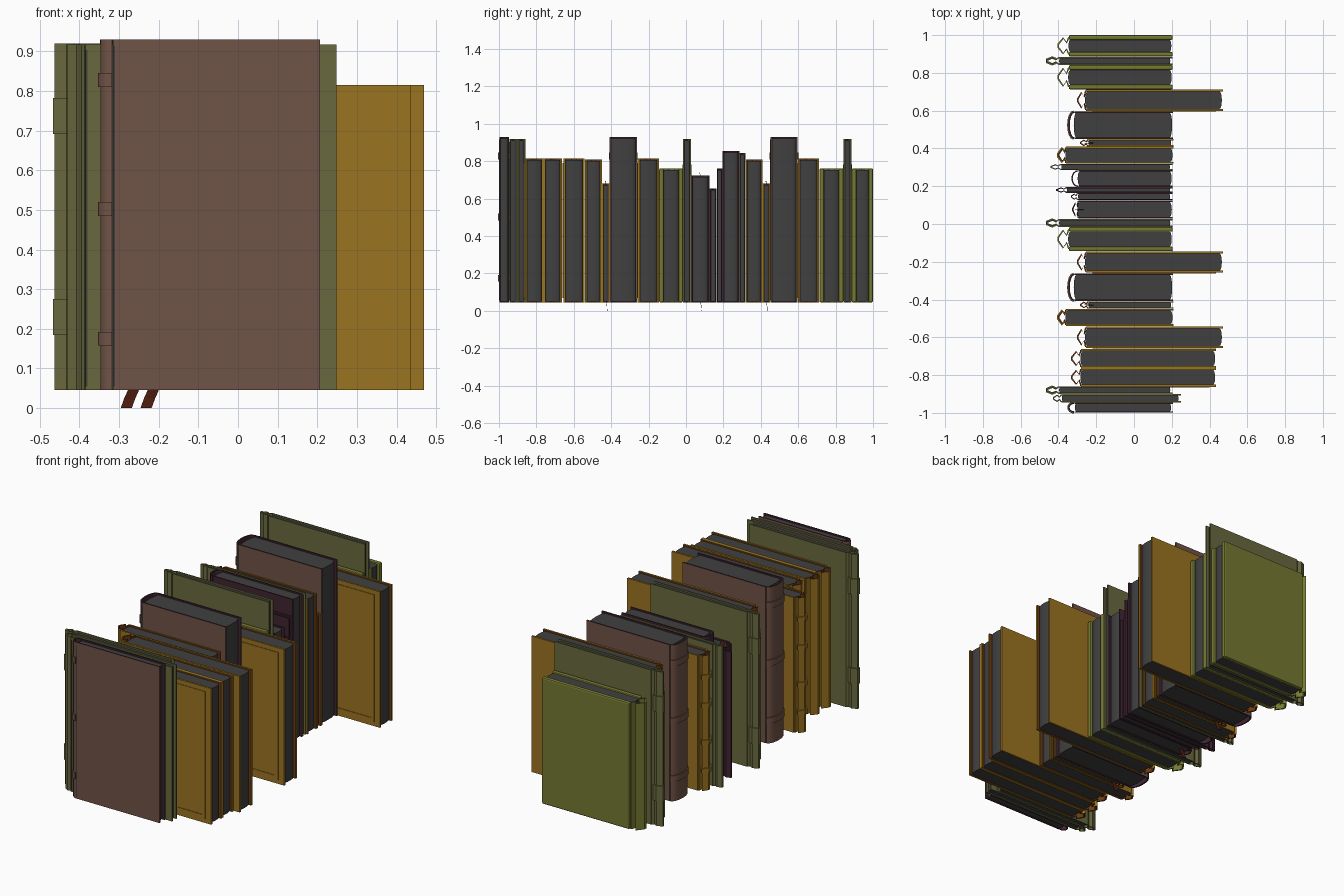
import bpy, bmesh, math
from mathutils import Vector

if "Cube" in bpy.data.objects:
    bpy.data.objects.remove(bpy.data.objects["Cube"])


def srgb(h):
    out = []
    for i in (0, 2, 4):
        c = int(h[i:i + 2], 16) / 255
        out.append(c / 12.92 if c <= 0.04045 else ((c + 0.055) / 1.055) ** 2.4)
    return out + [1]


def mat(name, h):
    m = bpy.data.materials.new(name)
    m.diffuse_color = srgb(h)
    m.use_nodes = True
    m.node_tree.nodes["Principled BSDF"].inputs["Base Color"].default_value = m.diffuse_color
    return m


M = {
    'brown': mat('brown leather', '705346'),
    'gold': mat('gold ochre', '9a7320'),
    'moss': mat('grey olive', '69693f'),
    'olive': mat('bright olive', '757931'),
    'plum': mat('dark plum', '402432'),
    'page': mat('grey pages', '404040'),
    'ribbon': mat('ribbon rust', '521f10'),
    'rust': mat('rust lining', '6b3a10'),
}
LINING = {'gold': M['rust'], 'brown': M['plum']}
BASE = 0.045


def finish(bm, name, mats, rule=None, bevel=0, smooth=False):
    bmesh.ops.recalc_face_normals(bm, faces=bm.faces)
    if rule and len(mats) > 1:
        for f in bm.faces:
            f.material_index = int(rule(f))
    me = bpy.data.meshes.new(name)
    bm.to_mesh(me)
    bm.free()
    o = bpy.data.objects.new(name, me)
    bpy.context.collection.objects.link(o)
    for m in mats:
        me.materials.append(m)
    if bevel:
        b = o.modifiers.new('bevel', 'BEVEL')
        b.width, b.segments = bevel, 2
    if smooth:
        bpy.context.view_layer.objects.active = o
        o.select_set(True)
        bpy.ops.object.shade_smooth_by_angle(angle=math.radians(35))
        o.select_set(False)
    return o


def prism(name, pts, z0, z1, mats, rule=None, bevel=0, smooth=False):
    """Extrude a closed convex outline in plan from z0 to z1."""
    bm = bmesh.new()
    f = bm.faces.new([bm.verts.new((x, y, z0)) for x, y in pts])
    r = bmesh.ops.extrude_face_region(bm, geom=[f])
    for v in r['geom']:
        if isinstance(v, bmesh.types.BMVert):
            v.co.z = z1
    finish(bm, name, mats, rule, bevel, smooth)


def box(name, x0, x1, y0, y1, z0, z1, mats, rule=None, bevel=0):
    prism(name, [(x0, y0), (x1, y0), (x1, y1), (x0, y1)], z0, z1, mats, rule, bevel)


def strip(name, path, a, b, z0, z1, mats, smooth=False):
    """Upright folded sheet along a plan path, between outer offset a and inner offset b."""
    bm = bmesh.new()
    rings = []
    inner = set()
    for i, p in enumerate(path):
        d = (Vector(path[min(i + 1, len(path) - 1)]) - Vector(path[max(i - 1, 0)])).normalized()
        n = Vector((-d.y, d.x))
        po, pi = Vector(p) + n * a, Vector(p) + n * b
        ring = [bm.verts.new((*q, z)) for q, z in ((po, z0), (po, z1), (pi, z1), (pi, z0))]
        inner.update(ring[2:])
        rings.append(ring)
    for r, s in zip(rings, rings[1:]):
        for k in range(4):
            bm.faces.new((r[k], r[(k + 1) % 4], s[(k + 1) % 4], s[k]))
    bm.faces.new(rings[0])
    bm.faces.new(rings[-1])
    finish(bm, name, mats, lambda f: abs(f.normal.z) > 0.9 or all(v in inner for v in f.verts),
           0, smooth)


def book(y0, y1, top, xs, xc, xf, colour, t, style='fold', bands=(), bh=0.035,
         frame=False, line=False, ribbon=None):
    m = M[colour]
    mats = [m] + ([LINING[colour]] if colour in LINING else [])
    yc, hw = (y0 + y1) / 2, (y1 - y0) / 2
    d = xc - xs
    # boards, lined inside
    bev = 0.008 if colour == 'olive' else 0
    edge = 0.9 if colour == 'brown' else 2
    box('front_cover', xc, xf, y0, y0 + t, BASE, top, mats,
        lambda f: f.normal.y > 0.9 or abs(f.normal.z) > edge, bev)
    box('back_cover', xc, xf, y1 - t, y1, BASE, top, mats,
        lambda f: f.normal.y < -0.9 or abs(f.normal.z) > edge, bev)
    # page block with rounded fore edge and back
    ph = hw - t
    bulge = min(0.012, ph * 0.3)
    ang = [math.pi * (i / 8 - 0.5) for i in range(9)]
    out = [(xf - 0.017 + bulge * math.cos(a), yc + ph * math.sin(a)) for a in ang]
    out += [(xc + 0.008 - bulge * math.cos(a), yc - ph * math.sin(a)) for a in ang]
    prism('pages', out, BASE + 0.005, top - 0.008, [M['page']], smooth=True)
    # spine
    if style == 'round':
        path = [(xc - 0.002 - (d - 0.004) * math.cos(a), yc + (hw - t / 2) * math.sin(a)) for a in ang]
        core = path
    else:
        half = [(0, 1 - t / 2 / hw), (0.2, 0.3), (0.5, 0.72), (0.95, 0.12)]
        path = [(xc - d * u, yc - hw * v) for u, v in half]
        path += [(xc - d * u, yc + hw * v) for u, v in half[::-1]]
        core = path[1:-1]
    st = min(0.009, t)
    strip('spine', path, st / 2, -st / 2, BASE, top, mats, style == 'round')
    # raised bands round the spine
    for z in bands:
        strip('spine_band', core, st / 2 + 0.006, 0, z - bh / 2, z + bh / 2, [m],
              style == 'round')
    # raised tooled frame on the front board
    if frame:
        ya = y0 - 0.003
        a0, a1, c0, c1, w = xc + 0.035, xf - 0.035, 0.07, top - 0.025, 0.02
        box('cover_frame', a0, a1, ya, y0, c0, c0 + w, [m])
        box('cover_frame', a0, a1, ya, y0, c1 - w, c1, [m])
        box('cover_frame', a0, a0 + w, ya, y0, c0 + w, c1 - w, [m])
        box('cover_frame', a1 - w, a1, ya, y0, c0 + w, c1 - w, [m])
    # hinge groove line
    if line:
        box('hinge_line', xc, xc + 0.005, y0 - 0.001, y0, BASE + 0.01, top - 0.015, [M['page']])
    # bookmark ribbon: curled tail below, small loop above
    if ribbon:
        rx, dy = ribbon
        w, sl = 0.028, -0.018
        tail = [(rx, yc, BASE + 0.03), (rx, yc + dy * .3, BASE),
                (rx + sl * .5, yc + dy * .8, 0.025), (rx + sl, yc + dy, 0)]
        head = [(rx - 0.01, yc, top - 0.02), (rx - 0.02, yc - dy * .4, top + 0.015),
                (rx - 0.035, yc, top + 0.01)]
        for pts in (tail, head):
            bm = bmesh.new()
            rows = [[bm.verts.new((x + k, y, z)) for k in (0, w)] for x, y, z in pts]
            for r, s in zip(rows, rows[1:]):
                bm.faces.new((r[0], r[1], s[1], s[0]))
            o = finish(bm, 'bookmark_ribbon', [M['ribbon']])
            o.modifiers.new('thick', 'SOLIDIFY').thickness = 0.002


# repeated book kinds, placed by their front y
def thick_brown(y, w=0.145):
    book(y, y + w, 0.93, -0.346, -0.315, 0.207, 'brown', min(0.008, w / 8), 'round',
         (0.175, 0.502, 0.828), line=True)


def wide_gold(y):
    book(y, y + 0.113, 0.815, -0.30, -0.255, 0.47, 'gold', 0.011, frame=True)


def padded_olive(y, w):
    book(y, y + w, 0.762, -0.405, -0.345, 0.205, 'olive', 0.025)


def thin_moss(y):
    book(y, y + 0.041, 0.92, -0.465, -0.40, 0.205, 'moss', 0.007, 'fold', (0.23, 0.737), 0.09)


def small_gold(y):
    book(y, y + 0.039, 0.68, -0.285, -0.245, 0.21, 'gold', 0.007, ribbon=(-0.228, 0.006))


def banded_gold(y):
    book(y, y + 0.089, 0.81, -0.40, -0.36, 0.21, 'gold', 0.009, 'fold',
         (0.16, 0.32, 0.53, 0.69), 0.025)


# the row, front to back
thick_brown(-0.998, 0.052)
book(-0.945, -0.901, 0.918, -0.43, -0.385, 0.248, 'moss', 0.007, line=True)
thin_moss(-0.9)
for y in (-0.862, -0.762):
    book(y, y + 0.1, 0.815, -0.332, -0.28, 0.435, 'gold', 0.011, frame=True)
wide_gold(-0.656)
banded_gold(-0.539)
small_gold(-0.448)
thick_brown(-0.408)
wide_gold(-0.258)
padded_olive(-0.144, 0.128)
thin_moss(-0.015)
book(0.028, 0.125, 0.725, -0.325, -0.295, 0.205, 'plum', 0.008, ribbon=(-0.278, 0.008))
book(0.126, 0.164, 0.655, -0.333, -0.30, 0.205, 'plum', 0.006)
book(0.165, 0.195, 0.76, -0.413, -0.36, 0.205, 'plum', 0.006)
book(0.196, 0.285, 0.855, -0.33, -0.295, 0.205, 'plum', 0.007, 'round')
book(0.286, 0.318, 0.845, -0.443, -0.39, 0.205, 'moss', 0.006)
banded_gold(0.32)
small_gold(0.41)
thick_brown(0.451)
wide_gold(0.599)
padded_olive(0.713, 0.128)
thin_moss(0.843)
padded_olive(0.886, 0.114)
